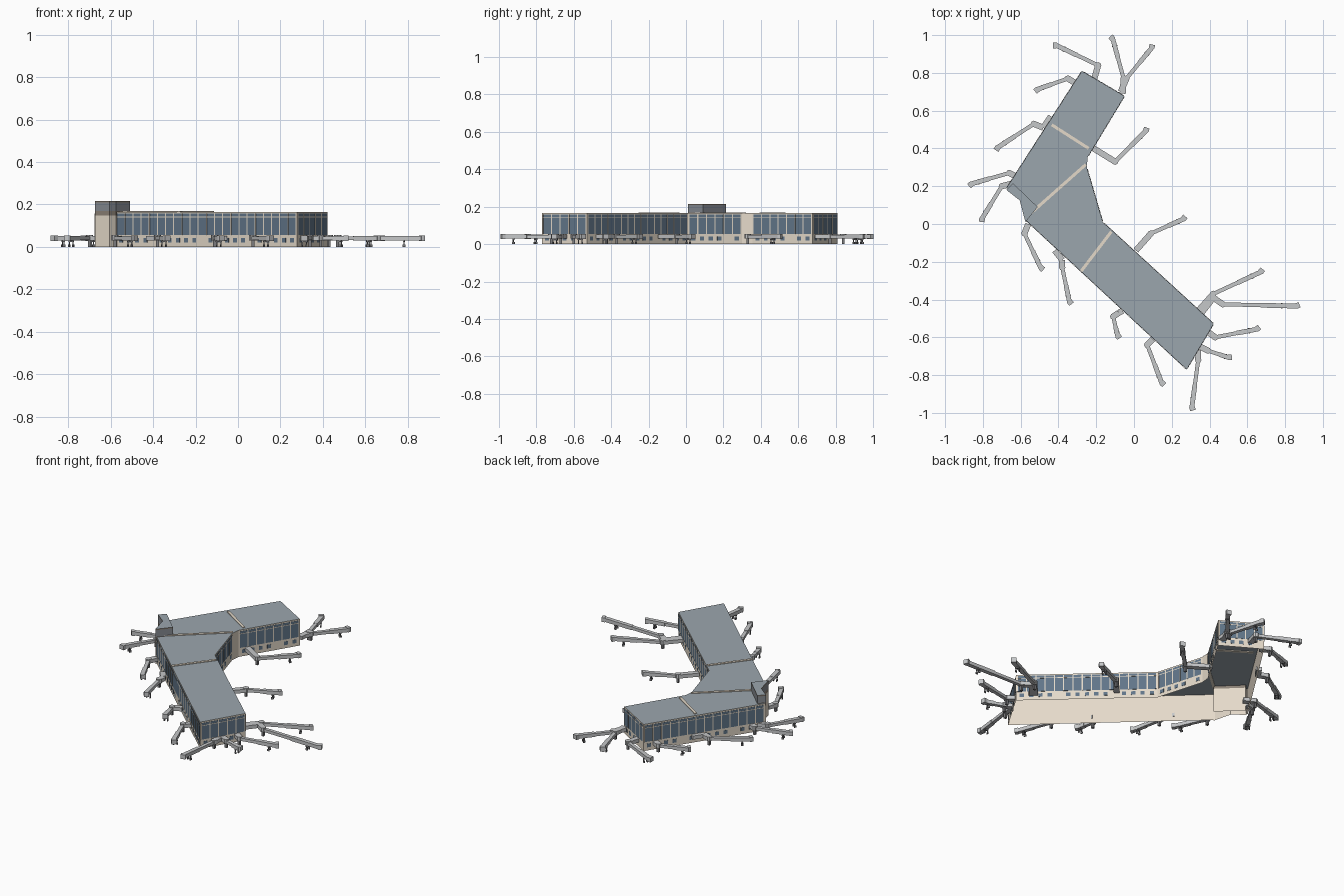
import bpy
import bmesh
from mathutils import Vector

cube = bpy.data.objects.get("Cube")
if cube:
    bpy.data.objects.remove(cube)


def material(name, r, g, b):
    m = bpy.data.materials.new(name)
    m.use_nodes = True
    m.diffuse_color = (r, g, b, 1)
    m.node_tree.nodes["Principled BSDF"].inputs["Base Color"].default_value = (r, g, b, 1)
    return m


BEIGE = material("beige_wall", .78, .70, .59)
GLASS = material("blue_glass", .12, .18, .25)
ROOF = material("grey_roof", .33, .38, .42)
METAL = material("bridge_metal", .56, .57, .58)
DARK = material("dark_metal", .20, .20, .21)
CLAD = material("tower_cladding", .24, .26, .29)
BROWN = material("brown_band", .26, .22, .18)


def prism(bm, pts, z0, z1, side=0, top=0, floor=True):
    """Upright prism over a counter-clockwise footprint."""
    lo = [bm.verts.new((p[0], p[1], z0)) for p in pts]
    hi = [bm.verts.new((p[0], p[1], z1)) for p in pts]
    n = len(pts)
    for i in range(n):
        j = (i + 1) % n
        bm.faces.new((lo[i], lo[j], hi[j], hi[i])).material_index = side
    bm.faces.new(hi).material_index = top
    if floor:
        bm.faces.new(lo[::-1]).material_index = side


def beam(bm, a, b, width, z0, z1):
    """Box running from a to b in plan."""
    a, b = Vector(a), Vector(b)
    d = (b - a).normalized()
    s = Vector((d.y, -d.x)) * width / 2
    prism(bm, [a + s, b + s, b - s, a - s], z0, z1)


def post(bm, p, size, z0, z1):
    half = Vector((size / 2, 0))
    beam(bm, Vector(p) - half, Vector(p) + half, size, z0, z1)


def finish(bm, name, *mats):
    mesh = bpy.data.meshes.new(name)
    bm.to_mesh(mesh)
    bm.free()
    for m in mats:
        mesh.materials.append(m)
    ob = bpy.data.objects.new(name, mesh)
    bpy.context.collection.objects.link(ob)


# Terminal hall: bent footprint, open underneath
HEIGHT = .165
outline = [Vector(p) for p in (
    (.279, -.77), (.422, -.528), (-.165, .01), (-.25, .30), (-.245, .355),
    (-.05, .677), (-.276, .81), (-.675, .19), (-.60, .13), (-.575, .022))]
blank_walls = {3, 7, 8}

bm = bmesh.new()
prism(bm, outline, 0, HEIGHT, 0, 1, floor=False)
finish(bm, "terminal_hall", BEIGE, ROOF)

# Glazing, frames and ground floor windows along every glazed wall
glass, frames, low = bmesh.new(), bmesh.new(), bmesh.new()
for i, a in enumerate(outline):
    b = outline[(i + 1) % len(outline)]
    d = (b - a).normalized()
    out = Vector((d.y, -d.x))
    if i in blank_walls:
        continue
    margin = .006
    start, end = a + d * margin, b - d * margin
    skin = out * .001
    beam(glass, start + skin, end + skin, .001, .055, .157)
    beam(frames, start + skin * 2, end + skin * 2, .001, .139, .143)
    bays = max(2, round((end - start).length / .052))
    for k in range(bays + 1):
        p = start.lerp(end, k / bays) + skin * 2
        beam(frames, p - d * .003, p + d * .003, .001, .055, .157)
    for k in range(bays):
        p = start.lerp(end, (k + .5) / bays) + skin
        if k % 6 != 4:
            beam(low, p - d * .012, p + d * .012, .001, .020, .042)
finish(glass, "window_wall", GLASS)
finish(frames, "window_frames", BEIGE)
finish(low, "ground_windows", GLASS)

# Raised expansion joints over the roof
bm = bmesh.new()
for a, b in (((-.435, .525), (-.24, .40)),
             ((-.255, .315), (-.56, .045)),
             ((-.12, -.04), (-.28, -.25))):
    beam(bm, a, b, .016, HEIGHT - .004, HEIGHT + .004)
finish(bm, "roof_joints", BEIGE)

# Corner tower
tower = [(-.675, .18), (-.605, .125), (-.575, .01), (-.51, .09), (-.64, .215)]
bm = bmesh.new()
prism(bm, tower, 0, .148, floor=False)
finish(bm, "tower_base", BEIGE)
bm = bmesh.new()
prism(bm, tower, .148, .168, 1, 1)
prism(bm, tower, .168, .208)
prism(bm, tower, .208, .215, 1, 2)
finish(bm, "tower_top", CLAD, BROWN, ROOF)

# Boarding bridges: wall, turning points, aircraft end
gates = [
    [(-.21, .77), (-.19, .84), (-.42, .95)],
    [(-.30, .74), (-.35, .77), (-.52, .71)],
    [(-.44, .57), (-.48, .51), (-.53, .53), (-.73, .40)],
    [(-.60, .24), (-.66, .27), (-.87, .21)],
    [(-.64, .215), (-.70, .20), (-.81, .02)],
    [(-.56, 0), (-.58, -.05), (-.49, -.24)],
    [(-.42, -.14), (-.38, -.19), (-.38, -.23), (-.34, -.42)],
    [(-.06, -.46), (-.08, -.47), (-.11, -.49), (-.085, -.60)],
    [(.10, -.61), (.07, -.64), (.15, -.85)],
    [(.34, -.67), (.34, -.72), (.305, -.98)],
    [(.35, -.65), (.39, -.67), (.51, -.71)],
    [(.39, -.57), (.43, -.60), (.66, -.555)],
    [(.35, -.48), (.42, -.39), (.47, -.425), (.87, -.435)],
    [(.34, -.46), (.42, -.37), (.68, -.25)],
    [(.01, -.14), (.09, -.05), (.27, .03)],
    [(-.23, .41), (-.10, .33), (.07, .50)],
    [(-.07, .70), (-.04, .77), (.10, .94)],
    [(-.06, .69), (-.055, .77), (-.115, .99)],
]
walkways, tunnels, supports = bmesh.new(), bmesh.new(), bmesh.new()
for path in gates:
    path = [Vector(p) for p in path]
    for a, b in zip(path[:-2], path[1:-1]):
        beam(walkways, a, b, .032, .030, .052)
    hub, tip = path[-2:]
    d = (tip - hub).normalized()
    side = Vector((-d.y, d.x))
    # Round hub on its column
    ring = bmesh.ops.create_cone(walkways, cap_ends=True, segments=8,
                                 radius1=.017, radius2=.017, depth=.026)
    bmesh.ops.translate(walkways, verts=ring["verts"], vec=(hub.x, hub.y, .042))
    post(supports, hub, .014, 0, .03)
    # Telescoping tunnel and angled cab
    middle = hub.lerp(tip, .5)
    beam(tunnels, hub, middle, .021, .031, .049)
    beam(tunnels, middle, tip, .025, .029, .051)
    beam(tunnels, tip - d * .012, tip + d * .006 + side * .008, .030, .027, .054)
    # Wheeled undercarriage
    leg = hub.lerp(tip, .78)
    beam(supports, leg - side * .014, leg + side * .014, .008, .022, .029)
    for s in (-1, 1):
        foot = leg + side * s * .010
        post(supports, foot, .005, .008, .026)
        beam(supports, foot - d * .007, foot + d * .007, .005, 0, .012)
finish(walkways, "bridge_walkways", METAL)
finish(tunnels, "bridge_tunnels", METAL)
finish(supports, "bridge_supports", DARK)
